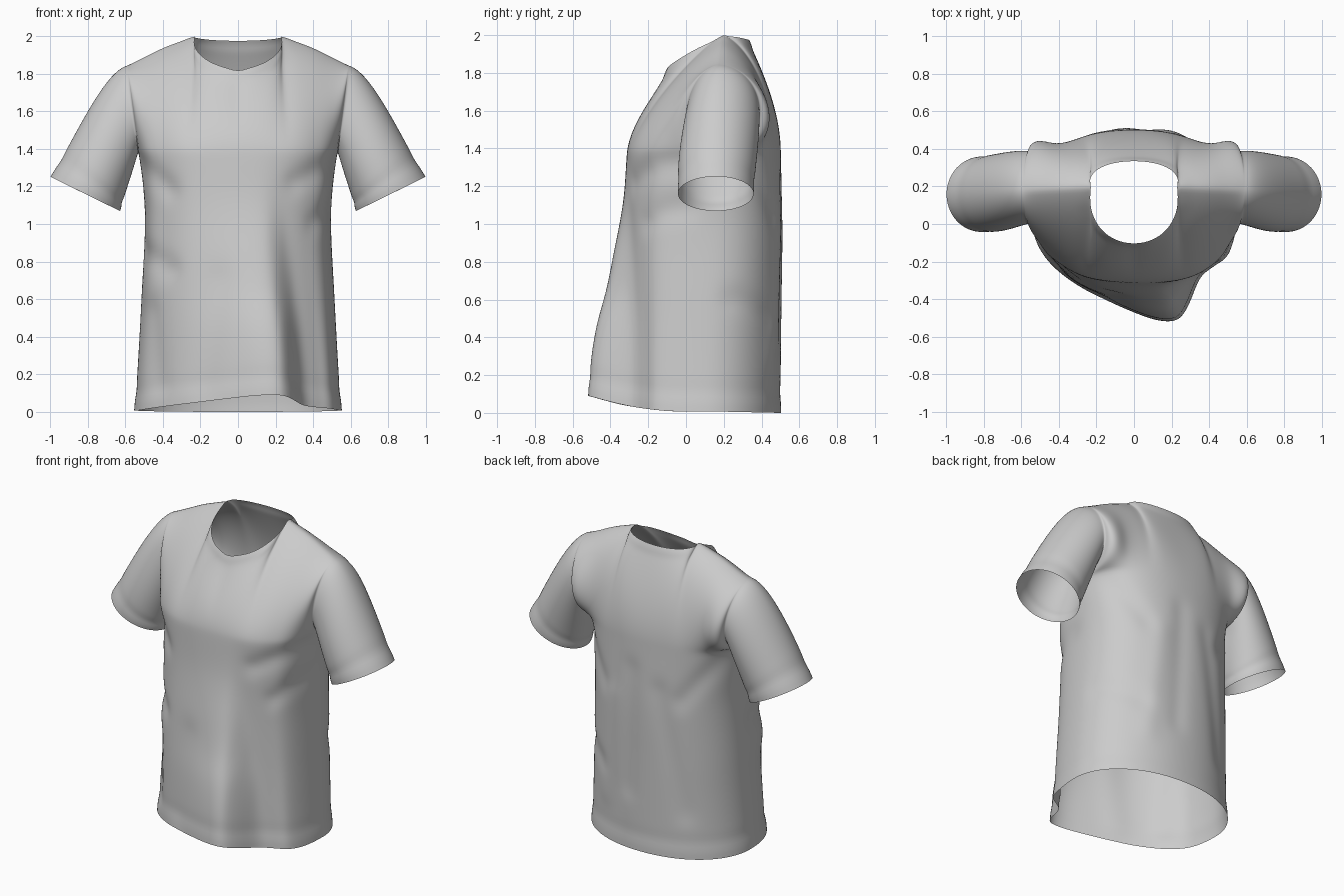
import bpy, bmesh, math
from mathutils import Vector

if "Cube" in bpy.data.objects:
    bpy.data.objects.remove(bpy.data.objects["Cube"])

M, LOW, UP, SL = 24, 26, 18, 16        # half columns, body rows, chest rows, sleeve rows
PIT, NECK_U = 1.38, 0.5                # armpit height, neck share of the width


def curve(pts, t):
    """Smooth interpolation through (t, value) pairs."""
    t = min(max(t, pts[0][0]), pts[-1][0])
    i = 0
    while i < len(pts) - 2 and t > pts[i + 1][0]:
        i += 1

    def slope(j):
        a, b = pts[max(j - 1, 0)], pts[min(j + 1, len(pts) - 1)]
        return (b[1] - a[1]) / (b[0] - a[0])
    (t0, p0), (t1, p1) = pts[i], pts[i + 1]
    h = t1 - t0
    s = (t - t0) / h
    return ((2*s**3 - 3*s*s + 1) * p0 + (s**3 - 2*s*s + s) * h * slope(i)
            + (3*s*s - 2*s**3) * p1 + (s**3 - s*s) * h * slope(i + 1))


def bezier(a, b, c, d, s):
    r = 1 - s
    return a * r**3 + b * (3*r*r*s) + c * (3*r*s*s) + d * s**3


def smooth(a, b, x):
    x = min(max((x - a) / (b - a), 0), 1)
    return x * x * (3 - 2 * x)


# Cross-sections of the front at hem and chest, and body profiles over height
HEM = [(-1, .10), (-.74, -.12), (-.37, -.32), (0, -.465), (.18, -.512), (.30, -.495),
       (.36, -.415), (.43, -.29), (.55, -.225), (.74, -.15), (1, .10)]
CHEST = [(-1, .13), (-.78, -.10), (-.54, -.21), (-.31, -.285), (0, -.312),
         (.31, -.298), (.54, -.235), (.78, -.115), (1, .13)]
MIX = [(0, 0), (.2, .05), (.4, .2), (.6, .45), (.8, .64), (1.1, .9), (1.38, 1)]
WIDTH = [(0, .548), (.3, .530), (.6, .514), (1.0, .495), (1.2, .505), (1.38, .53)]
BACK = [(0, .498), (.6, .507), (1.0, .512), (1.38, .502)]
HEM_Z = [(-.52, .092), (-.33, .042), (-.1, .01), (.1, .008), (.5, 0)]
SHOULDER = [(.225, 2.0), (.3, 1.978), (.4, 1.94), (.5, 1.89), (.59, 1.845)]


def body_point(t, z, front):
    u = math.sin(t * math.pi / 2)
    k = curve(MIX, z)
    side = .10 * (1 - k) + .13 * k
    if front:                              # the big fold slants inwards going up
        y = curve(HEM, t + .14 * k * (1 - t * t)) * (1 - k) + curve(CHEST, t) * k
    else:
        p = 2.1 + .2 * k
        y = side + (curve(BACK, z) - side) * max(0, 1 - abs(u)**p)**(1 / p)
    return Vector((u * curve(WIDTH, z), y, z))


def top_point(t, front):
    """Neckline in the middle, shoulder seam further out."""
    u = math.sin(t * math.pi / 2)
    if abs(u) <= NECK_U + 1e-6:
        a = max(-1, min(1, u / NECK_U)) * math.pi / 2
        c = max(0, math.cos(a))
        x = .225 * math.sin(a) * (1 + .22 * c)
        if front:
            return Vector((x, .2 - .3 * c,
                           1.82 + .18 * (1 - c)**.85 - .012 * math.exp(-(x / .02)**2)))
        return Vector((x, .2 + .13 * c, 2 - .028 * c))
    s = (abs(u) - NECK_U) / (1 - NECK_U)
    x = .225 + .365 * s
    return Vector((math.copysign(x, u), .2 - .02 * s, curve(SHOULDER, x)))


def column(t, front):
    """One strip of cloth from the hem to the neck or shoulder."""
    u = abs(math.sin(t * math.pi / 2))
    pts = []
    hem_z = curve(HEM_Z, body_point(t, 0, front).y)
    for i in range(LOW):
        p = body_point(t, PIT * i / LOW, front)
        p.z = hem_z + (PIT - hem_z) * i / LOW
        pts.append(p)
    a, d = body_point(t, PIT, front), top_point(t, front)
    n = smooth(0, NECK_U * 1.3, u)         # shoulder weight
    e = u**24 if front else u**4           # armhole weight
    if front:
        b_off = Vector((0, .018, .16)).lerp(Vector((0, -.21, .04)), e)
        c_off = Vector((0, -.06, -.14)).lerp(Vector((0, -.18, -.08)), n)
        c_off = c_off.lerp(Vector((0, -.19, -.02)), e)
    else:
        b_off = Vector((0, 0, .22)).lerp(Vector((0, .38, .04)), e)
        b_off.y -= .10 * smooth(.3, .75, u) * (1 - smooth(.75, .95, u)) * .4
        c_off = Vector((0, .07, -.15)).lerp(Vector((0, .18, -.07)), n)
        c_off = c_off.lerp(Vector((0, .24, -.02)), e)
    b, c = a + b_off, d + c_off
    b.x, c.x = a.x, d.x
    return pts + [bezier(a, b, c, d, i / UP) for i in range(UP + 1)]


def sleeve_column(start, angle, sx, front):
    """One strip of sleeve from the armhole to the cuff."""
    up = (1 - math.cos(angle)) / 2
    side = math.sin(angle) * (-1 if front else 1)
    cuff = Vector((sx * (.63 + .365 * up), .158 + .197 * side, 1.07 + .18 * up))
    out = Vector((sx * .03, 0, -.10)).lerp(Vector((sx * .12, 0, -.03)), up)
    back = Vector((sx * -.04, 0, .12)).lerp(Vector((sx * -.14, 0, .24)), up)
    b, c = start + out, cuff + back
    b.y += .01 * side
    c.y += .02 * side
    return [bezier(start, b, c, cuff, j / SL) for j in range(SL + 1)]


bm = bmesh.new()
shifts = bm.verts.layers.float.new("lift")     # raised hem, cuff and collar bands


def add_grid(cols, lift):
    grid = []
    for i, col in enumerate(cols):
        grid.append([bm.verts.new(p) for p in col])
        for j, v in enumerate(grid[i]):
            v[shifts] = lift(j, v.co)
            if i and j:
                bm.faces.new((grid[i-1][j-1], grid[i][j-1], v, grid[i-1][j]))


# Front and back body panels
ts = [i / M for i in range(-M, M + 1)]
neckline = [top_point(t, f) for t in ts for f in (True, False)
            if abs(math.sin(t * math.pi / 2)) <= NECK_U + 1e-6]


def body_lift(j, co):
    if j < LOW:
        return .005 if j < 2 else (-.003 if j == 2 else 0)
    return .006 * (1 - smooth(.03, .06, min((co - p).length for p in neckline)))


def cuff_lift(j, co):
    return .004 if j >= SL - 1 else (-.004 if j == SL - 2 else 0)


panels = {}
for front in (True, False):
    panels[front] = [column(t, front) for t in ts]
    add_grid(panels[front], body_lift)

# Sleeves grown from the armhole edges
for sx, index in ((-1, 0), (1, -1)):
    for front in (True, False):
        edge = panels[front][index][LOW:]
        add_grid([sleeve_column(p, math.pi * i / UP, sx, front)
                  for i, p in enumerate(edge)], cuff_lift)

# Soft folds: x0, z0, x1, z1, width, height
FRONT_FOLDS = [(-.52, .86, -.36, .76, .05, -.018), (-.50, 1.3, -.36, 1.18, .05, -.018),
               (.50, 1.32, .30, 1.22, .05, -.018), (.50, 1.1, .40, 1.0, .04, -.014),
               (-.46, .55, -.43, .15, .05, -.016), (-.1, .7, -.18, .15, .08, -.010)]
BACK_FOLDS = [(.20, 1.0, .27, .3, .06, .008), (-.15, 1.1, -.3, .3, .06, -.010),
              (.5, 1.35, .28, 1.05, .05, -.012), (-.5, 1.35, -.28, 1.05, .05, -.012),
              (.05, 1.2, .08, .4, .06, -.010), (.48, .6, .3, .5, .05, -.012)]


def fold(co):
    total = 0
    for x0, z0, x1, z1, w, h in (FRONT_FOLDS if co.y < .12 else BACK_FOLDS):
        a, d = Vector((x0, z0)), Vector((x1 - x0, z1 - z0))
        p = Vector((co.x, co.z))
        s = min(max((p - a).dot(d) / d.length_squared, 0), 1)
        total += h * math.exp(-((p - a - d * s).length / w)**2)
    return total * smooth(0, .12, abs(co.y - .12)) * (1 - smooth(.53, .6, abs(co.x)))


# Join the panels, then raise bands and folds along the normals
bmesh.ops.remove_doubles(bm, verts=bm.verts[:], dist=1e-4)
bmesh.ops.recalc_face_normals(bm, faces=bm.faces[:])
if min(bm.faces, key=lambda f: f.calc_center_median().y).normal.y > 0:
    bmesh.ops.reverse_faces(bm, faces=bm.faces[:])
bm.normal_update()
moves = [(v, v.normal * (v[shifts] + fold(v.co))) for v in bm.verts]
for v, m in moves:
    v.co += m
    v.co.z = max(v.co.z, 0)
for f in bm.faces:
    f.smooth = True

mesh = bpy.data.meshes.new("shirt")
bm.to_mesh(mesh)
bm.free()
shirt = bpy.data.objects.new("shirt", mesh)
bpy.context.collection.objects.link(shirt)
sub = shirt.modifiers.new("soften", 'SUBSURF')
sub.levels = sub.render_levels = 1
